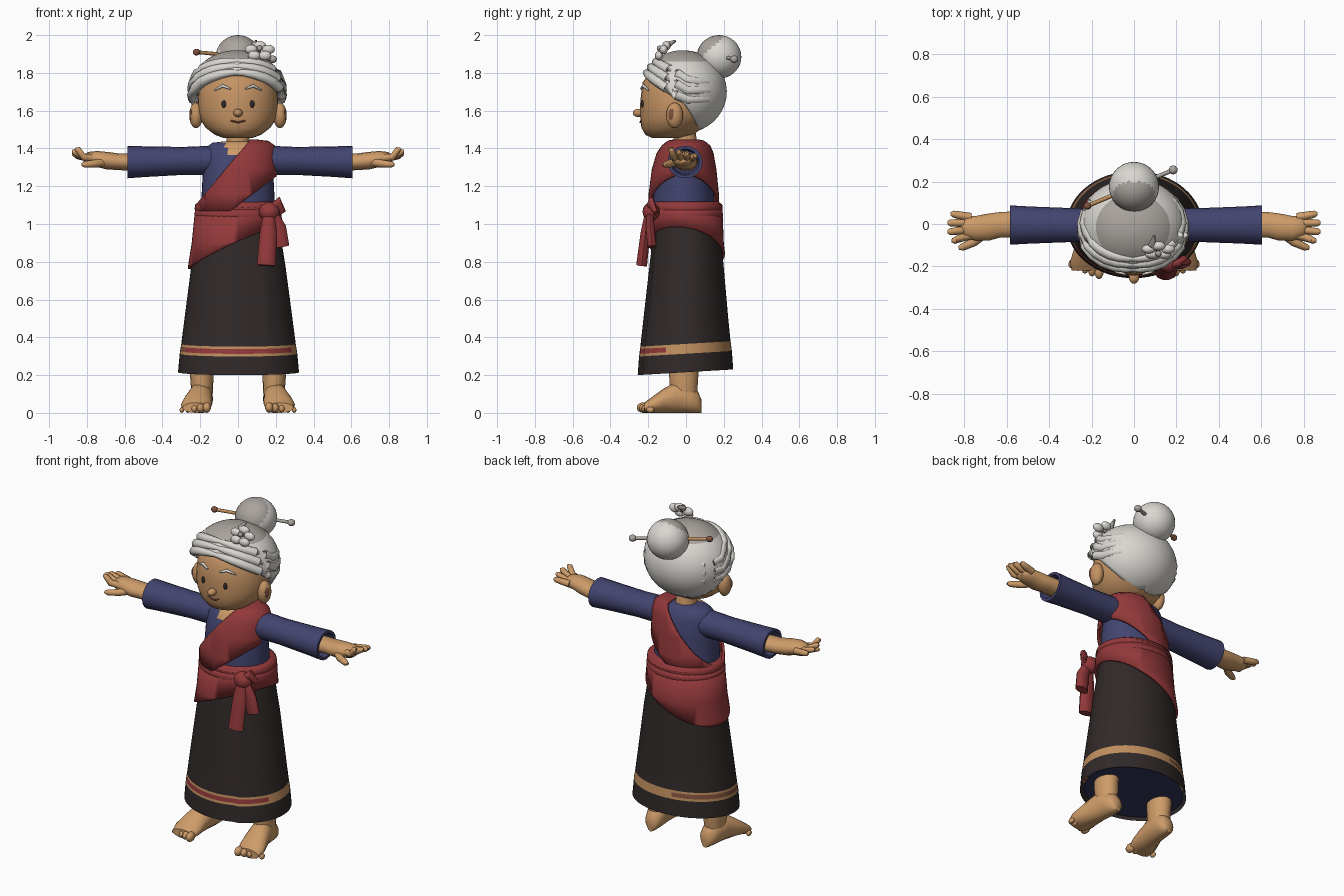
import bpy, bmesh, math
from mathutils import Vector

cube = bpy.data.objects.get("Cube")
if cube:
    bpy.data.objects.remove(cube, do_unlink=True)


def material(name, *rgb):
    m = bpy.data.materials.new(name)
    m.use_nodes = True
    m.diffuse_color = (*rgb, 1)
    m.node_tree.nodes["Principled BSDF"].inputs["Base Color"].default_value = (*rgb, 1)
    return m


skin = material("skin", .61, .33, .14)
face_skin = material("face_skin", .55, .29, .125)
silver = material("silver_hair", .7, .68, .64)
grey = material("grey_hair", .4, .37, .34)
navy = material("navy_cloth", .055, .058, .16)
lining = material("dark_navy_lining", .032, .036, .1)
red = material("red_cloth", .29, .04, .042)
dark = material("dark_cloth", .03, .022, .022)
gold = material("gold_trim", .52, .27, .11)
wood = material("brown_wood", .22, .085, .05)


def finish(name, bm, mats, rule=None, solid=0, angle=50):
    bmesh.ops.recalc_face_normals(bm, faces=bm.faces)
    me = bpy.data.meshes.new(name)
    bm.to_mesh(me)
    bm.free()
    mats = mats if isinstance(mats, list) else [mats]
    for m in mats:
        me.materials.append(m)
    if rule:
        for p in me.polygons:
            p.material_index = rule(p.center, p.normal)
    ob = bpy.data.objects.new(name, me)
    bpy.context.collection.objects.link(ob)
    if solid:
        mod = ob.modifiers.new("thickness", "SOLIDIFY")
        mod.thickness = solid
    bpy.ops.object.select_all(action="DESELECT")
    ob.select_set(True)
    bpy.context.view_layer.objects.active = ob
    bpy.ops.object.shade_smooth_by_angle(angle=math.radians(angle))
    return ob


def skinned(rings, caps=(True, True)):
    """Bridge equal closed rings of points into one surface."""
    bm = bmesh.new()
    rows = [[bm.verts.new(p) for p in r] for r in rings]
    n = len(rows[0])
    for a, b in zip(rows, rows[1:]):
        for i in range(n):
            j = (i + 1) % n
            bm.faces.new((a[i], a[j], b[j], b[i]))
    for cap, row in zip(caps, (rows[0], rows[-1])):
        if cap:
            bm.faces.new(row)
    return bm


def ellipse(c, u, v, n):
    steps = [2 * math.pi * i / n for i in range(n)]
    return [Vector(c) + Vector(u) * math.cos(t) + Vector(v) * math.sin(t) for t in steps]


def stack(rings, n=32, grow=0, lift=0, wrap=0, tilt=0, caps=(True, True)):
    """Rings given as (z, rx, ry, centre y); wrap makes a spiral overlap."""
    out = []
    for z, rx, ry, cy in rings:
        r = ellipse((0, cy, z + lift), (rx + grow, 0, 0), (0, ry + grow, tilt * ry), n)
        if wrap:
            for i, p in enumerate(r):
                s = 1 + wrap * (1 - ((i / n + .17) % 1))
                p.x, p.y = p.x * s, p.y * s
        out.append(r)
    return skinned(out, caps)


def tube(name, pts, radii, mat, n=10, flat=1):
    pts = [Vector(p) for p in pts]
    rings = []
    for i, p in enumerate(pts):
        d = (pts[min(i + 1, len(pts) - 1)] - pts[max(i - 1, 0)]).normalized()
        up = Vector((0, 1, 0)) if abs(d.y) < .8 else Vector((1, 0, 0))
        u = d.cross(up).normalized()
        rings.append(ellipse(p, u * radii[i], d.cross(u) * radii[i] * flat, n))
    return finish(name, skinned(rings), mat)


def ball(name, c, r, mat, rule=None, seg=16):
    bm = bmesh.new()
    bmesh.ops.create_uvsphere(bm, u_segments=seg, v_segments=seg // 2 + 2, radius=1)
    bmesh.ops.scale(bm, vec=r, verts=bm.verts)
    bmesh.ops.translate(bm, vec=c, verts=bm.verts)
    return finish(name, bm, mat, rule)


def cut(bm, co, no, clear=True):
    geom = bm.verts[:] + bm.edges[:] + bm.faces[:]
    bmesh.ops.bisect_plane(bm, geom=geom, plane_co=co, plane_no=no, clear_outer=clear)


# Skirt with a wrapped front edge and a woven hem band
skirt = [(1.07, .2, .165, 0), (.9, .225, .18, 0), (.78, .244, .194, 0), (.5, .28, .222, -.004),
         (.365, .297, .236, -.005), (.352, .299, .238, -.005), (.327, .303, .241, -.005),
         (.313, .305, .243, -.005), (.215, .314, .25, -.005)]


def hem(c, n):
    z = c.z - .06 * c.y
    if not .313 < z < .365:
        return 0
    if .327 < z < .352 and (c.y < -.1 or c.x < -.05):
        return 2 if c.y < -.1 else 3
    return 1


finish("skirt", stack(skirt, 60, wrap=.035, tilt=.06, caps=(True, False)), [dark, gold, red, wood], hem)
finish("skirt_lining", stack([(.3, .26, .2, 0), (.23, .303, .24, -.004)], tilt=.06), lining)

# Blouse body with a round neckline, and the sash over the left shoulder
torso = [(1.0, .2, .165, -.01), (1.15, .193, .16, -.012), (1.28, .186, .145, -.01),
         (1.365, .183, .125, -.005), (1.405, .17, .105, 0), (1.43, .135, .08, 0), (1.438, .07, .06, 0)]


def neckline(c, n):
    return 1 if c.y < 0 and c.z > 1.37 and abs(c.x) < (.05 if c.z < 1.4 else .075) else 0


finish("blouse_body", stack(torso, 40), [navy, skin], neckline)
bm = stack(torso, 48, grow=.026, lift=.01)
cut(bm, (.05, 0, 1.43), (-.3, 0, .25))
cut(bm, (.2, 0, 1.25), (.15, 0, -.2))
cut(bm, (.203, 0, 1.4), (1, 0, 0))
cut(bm, (0, 0, 1.07), (0, 0, -1))
finish("shoulder_sash", bm, red, solid=.014)

# Hip drape, waistband, knot and tails
bm = stack([(1.1, .205, .172, 0)] + skirt[1:4], 48, grow=.02, caps=(False, False))
cut(bm, (0, 0, .88), (.43, -.15, -1))
finish("hip_drape", bm, red, solid=.014)
belt = [(1.02, .213, .18, 0), (1.03, .228, .193, 0), (1.055, .232, .197, 0), (1.066, .225, .19, 0),
        (1.08, .23, .194, 0), (1.105, .226, .19, 0), (1.118, .205, .17, 0)]
finish("waistband", stack(belt, 40), red)
ball("sash_knot", (.165, -.185, 1.065), (.055, .045, .05), red)
tube("sash_tail_long", [(.165, -.2, 1.06), (.16, -.215, .95), (.15, -.235, .78)], [.03, .045, .05], red, flat=.6)
tube("sash_tail_short", [(.18, -.19, 1.06), (.215, -.19, .98), (.23, -.18, .88)], [.028, .04, .042], red, flat=.6)
tube("sash_loop", [(.17, -.2, 1.08), (.21, -.185, 1.11), (.235, -.16, 1.06)], [.02, .035, .02], red, flat=.6)

# Arms, hands, legs and feet
for s, side in ((1, "left"), (-1, "right")):
    sleeve = [(.12, .078), (.3, .074), (.5, .081), (.595, .086), (.595, .07), (.55, .06)]
    rings = [ellipse((s * x + .01, -.005, 1.34 - .02 * x), (0, r * 1.08, 0), (0, 0, r), 20) for x, r in sleeve]
    finish(side + "_sleeve", skinned(rings), navy, angle=60)
    tube(side + "_palm", [(s * .52, 0, 1.325), (s * .64, -.005, 1.33), (s * .69, -.015, 1.335),
                          (s * .75, -.02, 1.345), (s * .795, -.012, 1.345), (s * .815, -.01, 1.345)],
         [.046, .044, .046, .042, .036, .02], skin, n=14, flat=1.4)
    for k in range(4):
        y = .035 - .031 * k
        reach = (.865, .88, .88, .86)[k]
        tube(f"{side}_finger_{k + 1}", [(s * .77, y * .9, 1.348), (s * .82, y * 1.15, 1.355),
                                        (s * (reach - .012), y * 1.35, 1.36 + .012 * k), (s * reach, y * 1.35, 1.36 + .012 * k)],
             [.021, .019, .016, .008], skin, n=8)
    tube(side + "_thumb", [(s * .7, -.04, 1.33), (s * .755, -.085, 1.32), (s * .81, -.11, 1.315), (s * .828, -.114, 1.315)],
         [.024, .021, .017, .008], skin, n=8)

    tube(side + "_leg", [(s * .19, -.01, .34), (s * .192, -.012, .2), (s * .19, -.012, .12), (s * .19, -.01, .05)],
         [.066, .062, .058, .05], skin, n=16, flat=1.25)
    foot = [(.082, .185, .022, .035), (.065, .187, .045, .055), (.02, .19, .058, .075), (-.05, .197, .062, .083),
            (-.12, .21, .074, .064), (-.18, .22, .082, .042), (-.22, .222, .072, .027)]
    rings = [ellipse((s * x, y, h), (w, 0, 0), (0, 0, h), 16) for y, x, w, h in foot]
    finish(side + "_foot", skinned(rings), skin)
    for k in range(5):
        r = .028 - .003 * k
        ball(f"{side}_toe_{k + 1}", (s * (.165 + .033 * k), -.225 + .009 * k, r), (r * .8, r * 1.3, r), skin, seg=10)

# Head
tube("neck", [(0, 0, 1.41), (0, -.01, 1.5)], [.062, .058], skin, n=16)
head = [(1.455, .075, .08, -.1), (1.472, .122, .125, -.09), (1.51, .172, .163, -.073), (1.555, .2, .187, -.055),
        (1.6, .213, .198, -.045), (1.65, .213, .205, -.037), (1.75, .205, .2, -.03), (1.84, .14, .14, -.02)]
finish("head", stack(head), face_skin, angle=70)
ball("nose", (0, -.252, 1.588), (.024, .03, .022), face_skin)
for s, side in ((1, "left"), (-1, "right")):
    ball(side + "_ear", (s * .222, -.06, 1.575), (.036, .045, .068), face_skin)
    ball(side + "_inner_ear", (s * .25, -.075, 1.58), (.008, .018, .03), wood, seg=10)
    ball(side + "_eye", (s * .075, -.23, 1.635), (.012, .008, .02), dark, seg=12)
    tube(side + "_brow", [(s * .04, -.238, 1.715), (s * .08, -.225, 1.732), (s * .125, -.198, 1.708)],
         [.005, .009, .004], silver, n=8)
tube("mouth", [(-.04, -.236, 1.548), (0, -.243, 1.538), (.04, -.236, 1.548)], [.004, .005, .004], wood, n=6)


# Hair cap whose lower edge follows the hairline, with a grey crown
def hairline(az):
    c = math.cos(az)
    nape = 18 * max(0, -math.sin(2 * abs(az)))
    return math.radians(105 - 45 * c + 4 * c * c + nape)


def hair_point(az, theta, k=1):
    return Vector((-.005 + .255 * k * math.sin(theta) * math.sin(az),
                   -.015 - .232 * k * math.sin(theta) * math.cos(az), 1.7 + .22 * k * math.cos(theta)))


turns = [2 * math.pi * (i - 19.5) / 40 for i in range(40)]
bm = skinned([[hair_point(a, hairline(a) * t / 16) for a in turns] for t in range(1, 17)], (True, False))
cut(bm, (0, 0, 1.86), (0, 0, 1), clear=False)
finish("hair_cap", bm, [silver, grey], lambda c, n: int(c.z > 1.86), solid=.03)
for s, side in ((1, "left"), (-1, "right")):
    for k, f in enumerate((.96, .8, .64)):
        path = []
        for i in range(11):
            az = math.radians(-6 + 14.5 * i)
            theta = min(hairline(az) * f, math.radians(101 - 13 * k))
            path.append(hair_point(s * az, theta, .972 - .0007 * i * i))
        width = [.01, .018, .023, .026, .027, .027, .027, .026, .026, .025, .022]
        tube(f"{side}_hair_lock_{k + 1}", path, width, silver, n=8)

# Bun, pin and flower
ball("hair_bun", (0, .175, 1.885), (.118, .118, .115), [silver, grey],
     lambda c, n: int(n.z - n.y > .75), seg=32)
pin_a, pin_b = Vector((-.22, .085, 1.91)), Vector((.185, .255, 1.872))
middle = (pin_a + pin_b) / 2
tube("hair_pin_right_half", [pin_a, middle], [.01, .01], gold, n=8)
tube("hair_pin_left_half", [middle, pin_b], [.01, .01], grey, n=8)
ball("hair_pin_right_bead", pin_a, (.02, .018, .018), wood, seg=10)
ball("hair_pin_left_bead", pin_b, (.022, .022, .02), grey, seg=10)
centre = Vector((.115, -.125, 1.915))
for k in range(5):
    t = 2 * math.pi * k / 5 + .3
    offset = Vector((math.cos(t), .45 * math.sin(t), .6 * math.sin(t))) * .048
    ball(f"flower_petal_{k + 1}", centre + offset, (.034, .022, .025), silver, seg=12)
ball("flower_centre", centre + Vector((0, -.015, .015)), (.015, .015, .015), grey, seg=10)
tube("flower_bud", [centre, centre + Vector((-.03, .03, .035)), centre + Vector((-.02, .07, .055))],
     [.012, .018, .006], grey, n=8)
